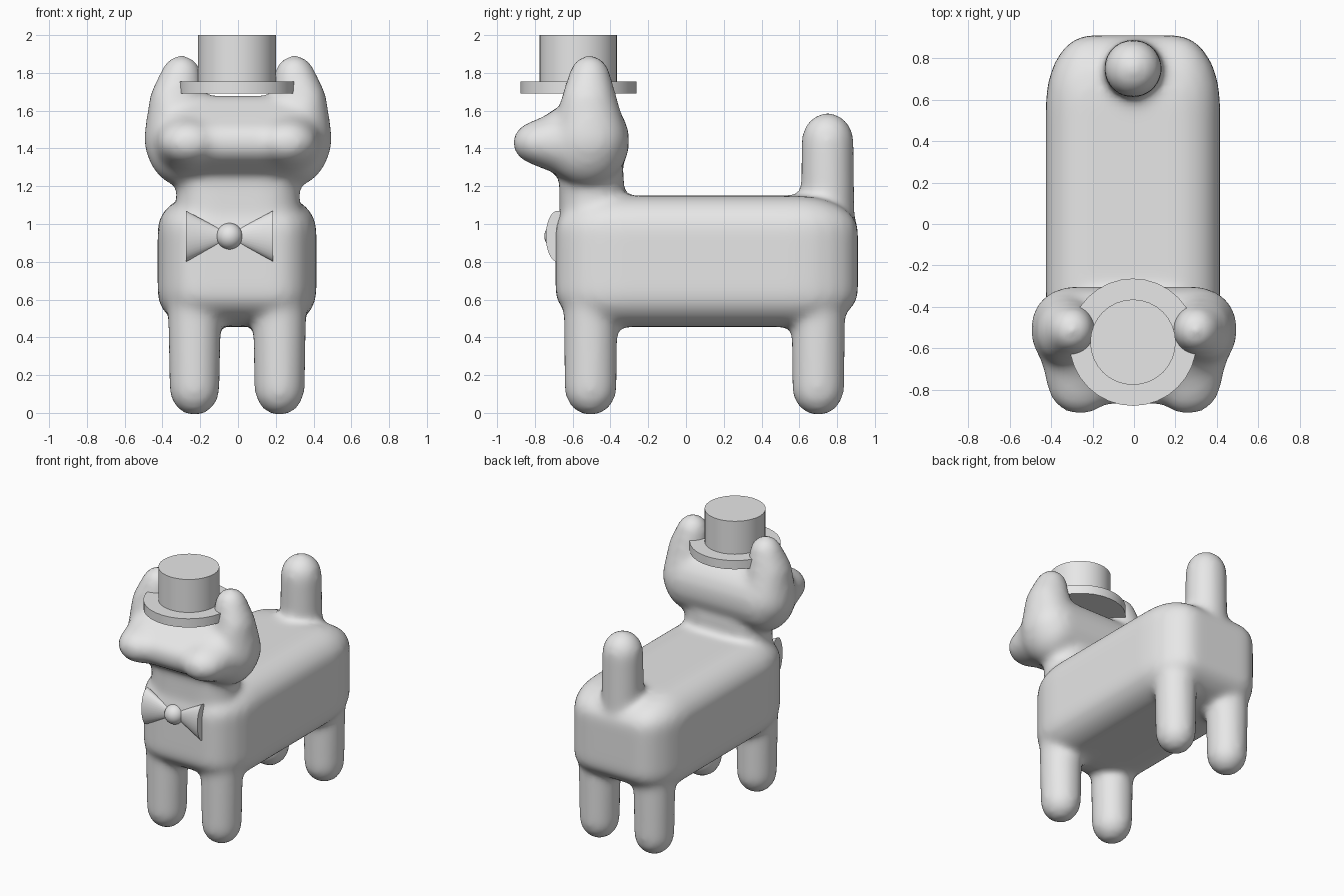
import bpy
import bmesh
from math import pi
from mathutils import Matrix, Vector

cube = bpy.data.objects.get("Cube")
if cube:
    bpy.data.objects.remove(cube, do_unlink=True)

GREY = (0.8, 0.8, 0.8, 1.0)
grey = bpy.data.materials.new("plain_grey")
grey.use_nodes = True
grey.diffuse_color = GREY
grey.node_tree.nodes["Principled BSDF"].inputs["Base Color"].default_value = GREY


def add_object(name, bm):
    mesh = bpy.data.meshes.new(name)
    bm.to_mesh(mesh)
    bm.free()
    mesh.materials.append(grey)
    obj = bpy.data.objects.new(name, mesh)
    bpy.context.collection.objects.link(obj)
    bpy.ops.object.select_all(action="DESELECT")
    bpy.context.view_layer.objects.active = obj
    obj.select_set(True)
    return obj


def hull(target, balls):
    """Add the convex hull of several ellipsoids, each (centre, radii)."""
    bm = bmesh.new()
    for centre, radii in balls:
        matrix = Matrix.Translation(centre) @ Matrix.Diagonal((*radii, 1))
        bmesh.ops.create_uvsphere(bm, u_segments=20, v_segments=12, radius=1, matrix=matrix)
    points = [v.co.copy() for v in bm.verts]
    bm.free()
    bm = bmesh.new()
    for p in points:
        bm.verts.new(p)
    result = bmesh.ops.convex_hull(bm, input=bm.verts)
    spare = {g for g in result["geom_interior"] if isinstance(g, bmesh.types.BMVert)}
    bmesh.ops.delete(bm, geom=list(spare), context="VERTS")
    piece = bpy.data.meshes.new("piece")
    bm.to_mesh(piece)
    bm.free()
    target.from_mesh(piece)
    bpy.data.meshes.remove(piece)


body = bmesh.new()

# Torso: long rounded block
hull(body, [((x, y, z), (0.21, 0.33, 0.18))
            for x in (-0.215, 0.205) for y in (-0.36, 0.58) for z in (0.635, 0.97)])

# Legs
for x in (-0.23, 0.22):
    for y in (-0.505, 0.70):
        hull(body, [((x, y, 0.13), (0.135, 0.14, 0.145)), ((x, y, 0.62), (0.145, 0.145, 0.15))])

# Tail
hull(body, [((-0.005, 0.75, 1.0), (0.145, 0.145, 0.14)),
            ((-0.005, 0.75, 1.44), (0.14, 0.14, 0.15))])

# Neck
hull(body, [((x, -0.5, z), (0.2, 0.17, 0.12)) for x in (-0.13, 0.13) for z in (1.0, 1.26)])

# Head: skull, plus a muzzle bump and an ear on each side
hull(body, [(c, r) for s in (-1, 1) for c, r in (
    ((s * 0.30, -0.52, 1.44), (0.19, 0.22, 0.24)),
    ((s * 0.16, -0.54, 1.52), (0.15, 0.16, 0.16)),
    ((s * 0.21, -0.74, 1.43), (0.17, 0.13, 0.12)))])
for s in (-1, 1):
    hull(body, [((s * 0.26, -0.77, 1.43), (0.16, 0.15, 0.12)),
                ((s * 0.26, -0.60, 1.43), (0.20, 0.15, 0.19))])
    hull(body, [((s * 0.30, -0.51, 1.78), (0.11, 0.11, 0.115)),
                ((s * 0.33, -0.51, 1.45), (0.17, 0.20, 0.20)),
                ((s * 0.36, -0.52, 1.66), (0.11, 0.14, 0.10))])

# Fuse the pieces into one soft skin
animal = add_object("body", body)
fuse = animal.modifiers.new("fuse", "REMESH")
fuse.mode = "VOXEL"
fuse.voxel_size = 0.022
fuse.use_smooth_shade = True
soften = animal.modifiers.new("soften", "SMOOTH")
soften.factor = 0.5
soften.iterations = 16
for modifier in ("fuse", "soften"):
    bpy.ops.object.modifier_apply(modifier=modifier)
bpy.ops.object.shade_smooth()

# Top hat
for name, radius, low, high in (("hat_brim", 0.307, 1.69, 1.755), ("hat_crown", 0.206, 1.72, 2.0)):
    bm = bmesh.new()
    bmesh.ops.create_cone(bm, cap_ends=True, segments=32, radius1=radius, radius2=radius,
                          depth=high - low,
                          matrix=Matrix.Translation((-0.005, -0.57, (low + high) / 2)))
    add_object(name, bm)
    bpy.ops.object.shade_smooth_by_angle()

# Bow tie: two flattened cones and a round knot
bow_centre = Vector((-0.045, -0.68, 0.935))
for side, name in ((-1, "right_bow_wing"), (1, "left_bow_wing")):
    bm = bmesh.new()
    matrix = (Matrix.Translation(bow_centre + Vector((side * 0.115, 0, 0)))
              @ Matrix.Diagonal((1, 0.46, 1, 1)) @ Matrix.Rotation(side * pi / 2, 4, "Y"))
    bmesh.ops.create_cone(bm, cap_ends=True, segments=32, radius1=0.012, radius2=0.135,
                          depth=0.23, matrix=matrix)
    add_object(name, bm)
    bpy.ops.object.shade_smooth_by_angle()

bm = bmesh.new()
bmesh.ops.create_uvsphere(bm, u_segments=24, v_segments=16, radius=0.07,
                          matrix=Matrix.Translation(bow_centre))
add_object("bow_knot", bm)
bpy.ops.object.shade_smooth()
